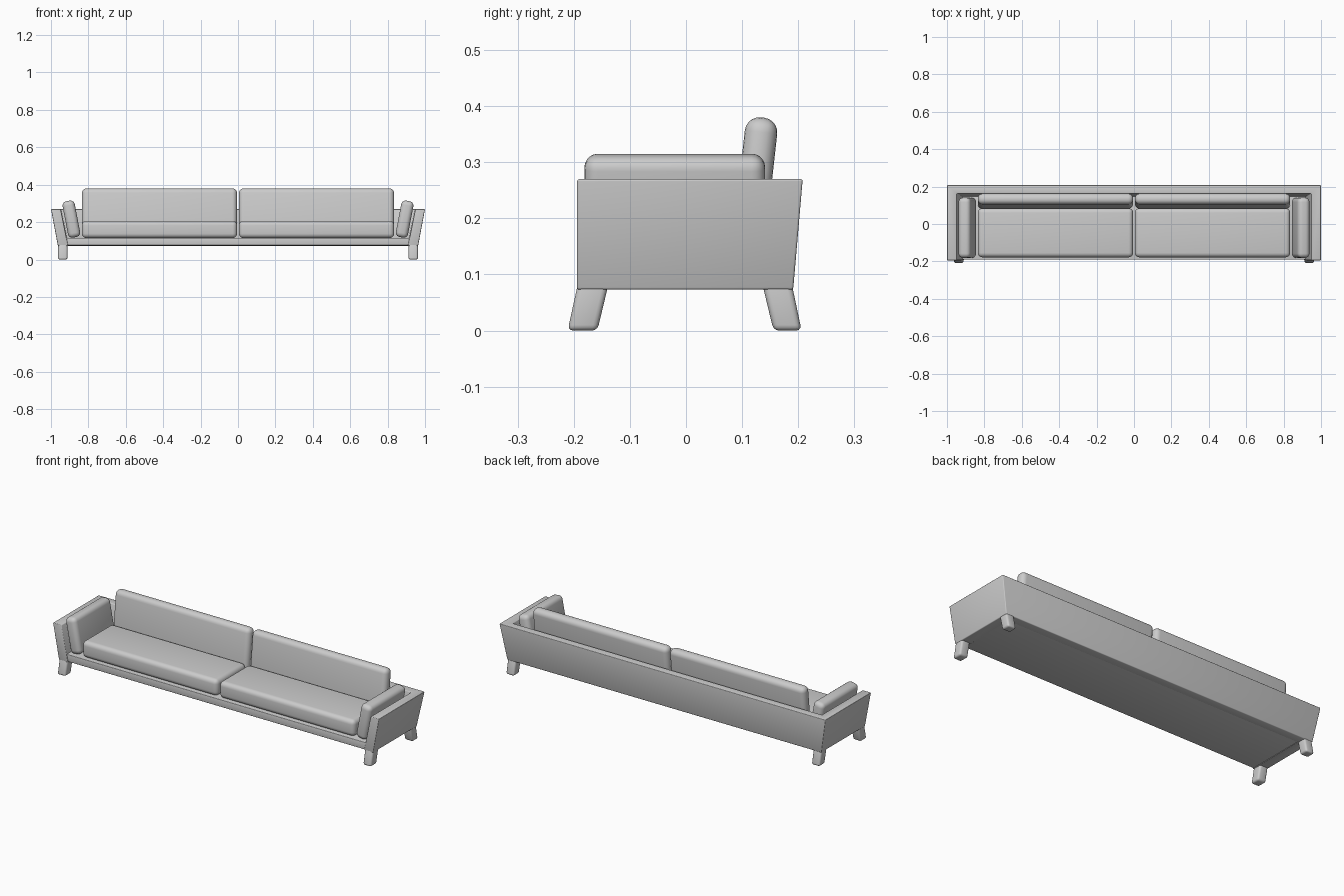
import bpy, bmesh, math

cube = bpy.data.objects.get("Cube")
if cube:
    bpy.data.objects.remove(cube)

grey = bpy.data.materials.new("plain_grey")
grey.use_nodes = True
COLOR = (0.6, 0.6, 0.6, 1)
grey.diffuse_color = COLOR
grey.node_tree.nodes["Principled BSDF"].inputs["Base Color"].default_value = COLOR


def loft(name, low, z0, high, z1, bevel, segments=3):
    """Solid between two matching outlines at two heights, with rounded edges."""
    bm = bmesh.new()
    a = [bm.verts.new((x, y, z0)) for x, y in low]
    b = [bm.verts.new((x, y, z1)) for x, y in high]
    bm.faces.new(a[::-1])
    bm.faces.new(b)
    n = len(a)
    for i in range(n):
        j = (i + 1) % n
        bm.faces.new((a[i], a[j], b[j], b[i]))
    bmesh.ops.recalc_face_normals(bm, faces=bm.faces)
    mesh = bpy.data.meshes.new(name)
    bm.to_mesh(mesh)
    bm.free()
    obj = bpy.data.objects.new(name, mesh)
    bpy.context.collection.objects.link(obj)
    mesh.materials.append(grey)
    mod = obj.modifiers.new("rounded_edges", 'BEVEL')
    mod.width, mod.segments = bevel, segments
    mod.limit_method = 'ANGLE'
    bpy.ops.object.select_all(action='DESELECT')
    obj.select_set(True)
    bpy.context.view_layer.objects.active = obj
    bpy.ops.object.modifier_apply(modifier=mod.name)
    bpy.ops.object.shade_smooth_by_angle(angle=math.radians(40))
    return obj


def rect(x0, x1, y0, y1):
    return [(x0, y0), (x1, y0), (x1, y1), (x0, y1)]


def cushion(name, size, center, rotation=(0, 0, 0), bevel=0.024):
    w, d, h = (s / 2 for s in size)
    r = rect(-w, w, -d, d)
    obj = loft(name, r, -h, r, h, bevel, 5)
    obj.location, obj.rotation_euler = center, rotation
    return obj


def u_outline(outer, inner, front, back, back_inner):
    return [(-outer, front), (-inner, front), (-inner, back_inner), (inner, back_inner),
            (inner, front), (outer, front), (outer, back), (-outer, back)]


# Flared arms and back in one shell, open at the front
loft("arm_and_back_shell",
     u_outline(0.963, 0.908, -0.194, 0.191, 0.142), 0.073,
     u_outline(1.0, 0.948, -0.194, 0.208, 0.164), 0.27, 0.004)

# Seat deck
deck = rect(-0.925, 0.925, -0.190, 0.16)
loft("seat_deck", deck, 0.076, deck, 0.116, 0.003)

for side, s in (("left", 1), ("right", -1)):
    xs = sorted((s * 0.912, s * 0.962))
    # Splayed legs
    loft(f"front_leg_{side}", rect(*xs, -0.211, -0.158), 0,
         rect(*xs, -0.189, -0.134), 0.1, 0.010)
    loft(f"back_leg_{side}", rect(*xs, 0.156, 0.206), 0,
         rect(*xs, 0.132, 0.185), 0.1, 0.010)
    # Cushions
    cushion(f"seat_cushion_{side}", (0.83, 0.262, 0.092), (s * 0.42, -0.047, 0.161))
    cushion(f"back_cushion_{side}", (0.83, 0.058, 0.265), (s * 0.42, 0.122, 0.248),
            (-0.11, 0, 0), 0.026)
    cushion(f"arm_cushion_{side}", (0.066, 0.322, 0.198), (s * 0.891, -0.02, 0.216),
            (0, s * 0.19, 0))
